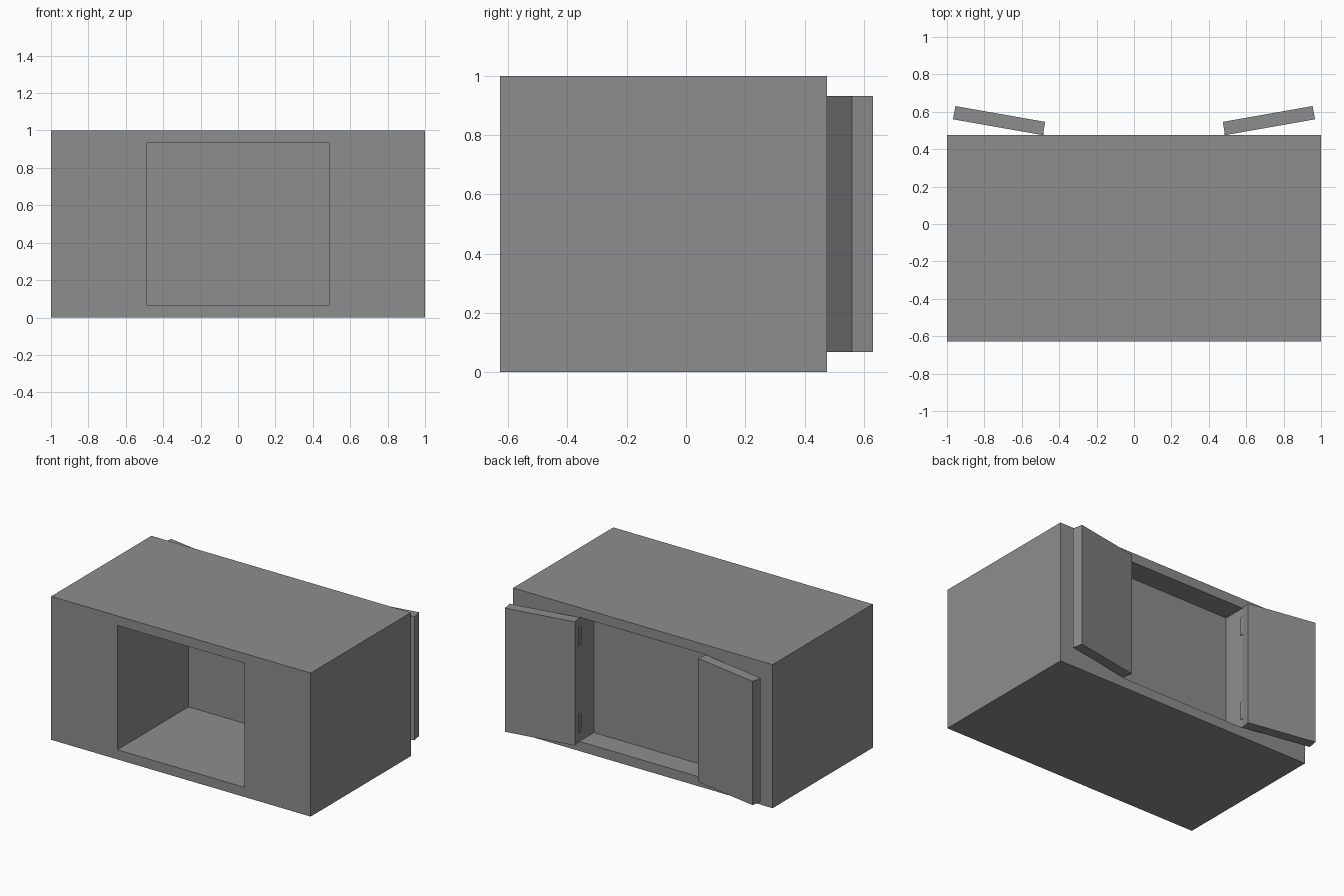
import bpy, bmesh
from math import radians
from mathutils import Matrix, Vector

cube = bpy.data.objects.get("Cube")
if cube:
    bpy.data.objects.remove(cube, do_unlink=True)

GREY = (0.27, 0.27, 0.27, 1)
grey = bpy.data.materials.new("plain grey")
grey.use_nodes = True
grey.diffuse_color = GREY
grey.node_tree.nodes["Principled BSDF"].inputs["Base Color"].default_value = GREY

FRONT, BACK = -0.628, 0.475
HALF_OPEN, MARGIN = 0.49, 0.067


def finish(name, bm):
    """Turn a bmesh into a flat shaded grey object."""
    bmesh.ops.recalc_face_normals(bm, faces=bm.faces)
    mesh = bpy.data.meshes.new(name)
    bm.to_mesh(mesh)
    bm.free()
    mesh.materials.append(grey)
    obj = bpy.data.objects.new(name, mesh)
    bpy.context.collection.objects.link(obj)
    return obj


def box(name, low, high, matrix=Matrix()):
    """Box between two corners, then transformed."""
    low, high = Vector(low), Vector(high)
    bm = bmesh.new()
    bmesh.ops.create_cube(bm, size=1)
    bmesh.ops.scale(bm, vec=high - low, verts=bm.verts)
    bmesh.ops.translate(bm, vec=(low + high) / 2, verts=bm.verts)
    bmesh.ops.transform(bm, matrix=matrix, verts=bm.verts)
    return finish(name, bm)


# Cabinet shell: rectangular rings from the front niche, round the outside, into the back niche
bm = bmesh.new()
rings = []
for half, margin, y in ((HALF_OPEN, MARGIN, 0.155), (HALF_OPEN, MARGIN, FRONT),
                        (1, 0, FRONT), (1, 0, BACK),
                        (HALF_OPEN, MARGIN, BACK), (HALF_OPEN, MARGIN, 0.315)):
    rings.append([bm.verts.new((x, y, z)) for x, z in (
        (-half, margin), (half, margin), (half, 1 - margin), (-half, 1 - margin))])
for a, b in zip(rings, rings[1:]):
    for i in range(4):
        j = (i + 1) % 4
        bm.faces.new((a[i], a[j], b[j], b[i]))
bm.faces.new(rings[0])
bm.faces.new(rings[-1])
finish("cabinet", bm)

# Two swung-open back doors with thin hinge plates
for side, s in (("left", 1), ("right", -1)):
    mirror = Matrix.Diagonal((s, 1, 1, 1))
    swing = Matrix.Translation((0.487, BACK, 0)) @ Matrix.Rotation(radians(10), 4, "Z")
    box(side + "_door", (0, 0, MARGIN + 0.002), (0.488, 0.072, 1 - MARGIN - 0.002),
        mirror @ swing)
    for level, z in (("lower", 0.195), ("upper", 0.805)):
        box(f"{side}_{level}_hinge", (0.484, 0.46, z - 0.063), (0.492, 0.489, z + 0.063), mirror)
